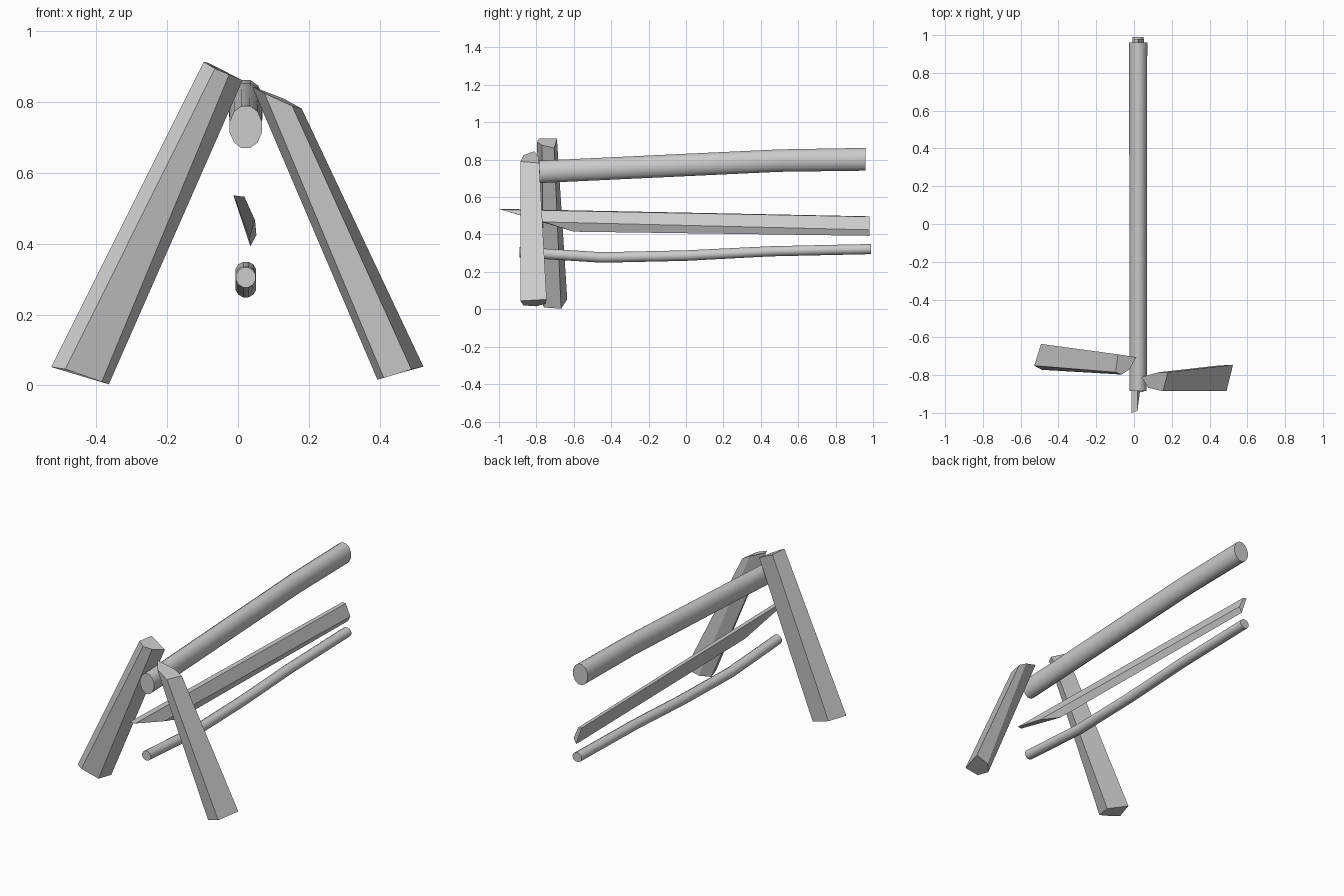
import bpy
import bmesh
import math

default_cube = bpy.data.objects.get("Cube")
if default_cube:
    bpy.data.objects.remove(default_cube, do_unlink=True)

# One plain grey for the whole fence section
grey = bpy.data.materials.new("weathered_grey")
grey.use_nodes = True
grey_color = (0.6, 0.6, 0.6, 1.0)
grey.diffuse_color = grey_color
grey.node_tree.nodes["Principled BSDF"].inputs["Base Color"].default_value = grey_color


def loft(name, rings, smooth=False):
    """Skin a list of equally sized rings and cap both ends."""
    bm = bmesh.new()
    loops = [[bm.verts.new(point) for point in ring] for ring in rings]
    count = len(loops[0])
    for lower, upper in zip(loops, loops[1:]):
        for i in range(count):
            j = (i + 1) % count
            bm.faces.new((lower[i], lower[j], upper[j], upper[i]))
    bm.faces.new(loops[0])
    bm.faces.new(loops[-1])
    bmesh.ops.recalc_face_normals(bm, faces=bm.faces[:])
    mesh = bpy.data.meshes.new(name)
    bm.to_mesh(mesh)
    bm.free()
    mesh.materials.append(grey)
    obj = bpy.data.objects.new(name, mesh)
    bpy.context.collection.objects.link(obj)
    if smooth:
        bpy.ops.object.select_all(action="DESELECT")
        obj.select_set(True)
        bpy.context.view_layer.objects.active = obj
        bpy.ops.object.shade_smooth_by_angle(angle=math.radians(40))
    return obj


def log(name, stations, center_x=0.022, sides=12):
    """Round rail running along y; stations hold y, centre z, half width, half height."""
    rings = []
    for y, z, half_width, half_height in stations:
        ring = []
        for i in range(sides):
            angle = math.tau * (i + 0.5) / sides
            ring.append((center_x + half_width * math.cos(angle), y,
                         z + half_height * math.sin(angle)))
        rings.append(ring)
    return loft(name, rings, smooth=True)


# Thick top rail, rising gently and levelling off at the back
log("top_rail", [
    (-0.885, 0.73, 0.047, 0.062),
    (0.5, 0.795, 0.049, 0.062),
    (0.96, 0.802, 0.05, 0.063),
])

# Thin sagging bottom rail
log("bottom_rail", [
    (-0.89, 0.305, 0.029, 0.029),
    (-0.45, 0.277, 0.03, 0.029),
    (0, 0.287, 0.03, 0.029),
    (0.45, 0.31, 0.03, 0.028),
    (0.99, 0.322, 0.03, 0.028),
])

# Split middle rail with a slanting cut at the front tip
loft("middle_rail", [
    [(-0.013, -1, 0.537), (0.018, -0.99, 0.533), (0.048, -0.76, 0.467), (0.033, -0.6, 0.415)],
    [(0, 0.98, 0.497), (0.022, 0.98, 0.495), (0.052, 0.98, 0.425), (0.035, 0.98, 0.393)],
])

# Two rough-hewn five-sided legs crossing over the top rail
loft("right_leg", [
    [(-0.492, -0.635, 0.053), (-0.528, -0.75, 0.052), (-0.488, -0.772, 0.046),
     (-0.385, -0.76, 0.01), (-0.365, -0.668, 0.003)],
    [(-0.085, -0.69, 0.912), (-0.097, -0.785, 0.914), (-0.065, -0.797, 0.895),
     (-0.025, -0.77, 0.878), (0.013, -0.705, 0.862)],
])
loft("left_leg", [
    [(0.524, -0.745, 0.053), (0.49, -0.885, 0.045), (0.412, -0.87, 0.021),
     (0.394, -0.8, 0.016), (0.44, -0.75, 0.03)],
    [(0.18, -0.785, 0.782), (0.153, -0.885, 0.79), (0.075, -0.867, 0.825),
     (0.04, -0.81, 0.845), (0.13, -0.785, 0.81)],
])
